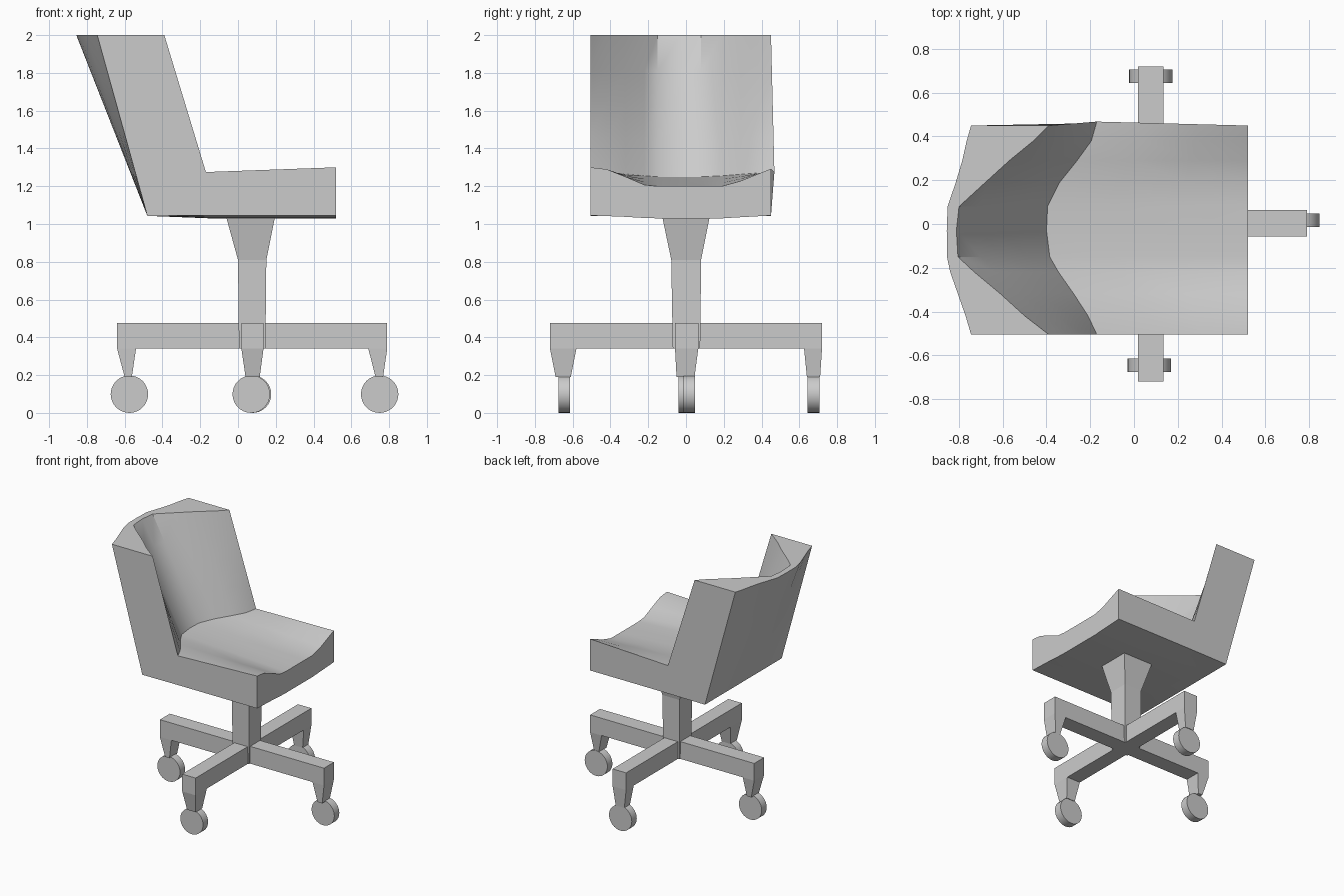
import bpy, bmesh
from mathutils import Vector

if "Cube" in bpy.data.objects:
    bpy.data.objects.remove(bpy.data.objects["Cube"])


def make(name, verts, faces, smooth=False):
    mesh = bpy.data.meshes.new(name)
    mesh.from_pydata(verts, [], faces)
    bm = bmesh.new()
    bm.from_mesh(mesh)
    bmesh.ops.recalc_face_normals(bm, faces=bm.faces)
    bm.to_mesh(mesh)
    bm.free()
    ob = bpy.data.objects.new(name, mesh)
    bpy.context.collection.objects.link(ob)
    if smooth:
        bpy.ops.object.select_all(action='DESELECT')
        ob.select_set(True)
        bpy.context.view_layer.objects.active = ob
        bpy.ops.object.shade_smooth_by_angle(angle=0.6)
    return ob


def loft(name, rings, smooth=False):
    """Skin a list of closed rings and cap both ends."""
    n = len(rings[0])
    verts = [p for r in rings for p in r]
    faces = [(i * n + j, i * n + (j + 1) % n, (i + 1) * n + (j + 1) % n, (i + 1) * n + j)
             for i in range(len(rings) - 1) for j in range(n)]
    last = (len(rings) - 1) * n
    faces += [tuple(range(n)), tuple(range(last, last + n))]
    return make(name, verts, faces, smooth)


def rect(x0, x1, y0, y1, z):
    return [(x0, y0, z), (x1, y0, z), (x1, y1, z), (x0, y1, z)]


# Seat shell: cross-sections across the width
# y, front lip z, crease x, crease z, inner top x, outer top x, bottom z
stations = [
    (-0.505, 1.300, -0.17, 1.275, -0.39, -0.745, 1.045),
    (-0.42, 1.290, -0.21, 1.272, -0.50, -0.77, 1.042),
    (-0.32, 1.250, -0.275, 1.265, -0.61, -0.805, 1.038),
    (-0.22, 1.207, -0.345, 1.255, -0.73, -0.84, 1.032),
    (-0.15, 1.200, -0.385, 1.25, -0.805, -0.855, 1.03),
    (-0.03, 1.200, -0.40, 1.25, -0.812, -0.856, 1.03),
    (0.08, 1.200, -0.395, 1.25, -0.80, -0.852, 1.03),
    (0.19, 1.200, -0.34, 1.255, -0.68, -0.815, 1.03),
    (0.29, 1.228, -0.26, 1.263, -0.57, -0.785, 1.036),
    (0.38, 1.265, -0.195, 1.27, -0.46, -0.765, 1.041),
    (0.45, 1.293, -0.17, 1.275, -0.39, -0.745, 1.045),
]
rings = []
for k, (y, lip, cx, cz, tin, tout, bot) in enumerate(stations):
    yc = y + (0.018 if k == len(stations) - 1 else 0)
    back_low, back_top = Vector((-0.48, y, 1.043)), Vector((tout, y, 2))
    crease, top = Vector((cx, yc, cz)), Vector((tin, y, 2))
    front = Vector((0.52, y, lip))
    ring = [back_low, Vector((-0.15, y, bot)), Vector((0.52, y, bot)), front]
    ring += [front.lerp(crease, t) for t in (0.33, 0.67, 1)]
    ring += [crease.lerp(top, t) for t in (0.25, 0.5, 0.75, 1)]
    ring += [back_top.lerp(back_low, t) for t in (0, 0.25, 0.5, 0.75)]
    rings.append(ring)
loft("seat_shell", rings, True)

# Central column, flaring under the seat
loft("column", [rect(0.005, 0.145, -0.07, 0.075, 0.34),
                rect(0, 0.15, -0.078, 0.08, 0.81),
                rect(-0.062, 0.195, -0.125, 0.125, 1.035)])

# Crossed base arms
loft("base_arm_long", [rect(-0.64, 0.79, -0.058, 0.065, z) for z in (0.34, 0.476)])
loft("base_arm_cross", [rect(0.018, 0.135, -0.72, 0.72, z) for z in (0.34, 0.476)])

# Caster prongs: upper and lower rectangle
prongs = {
    "right": ((0.69, 0.79, -0.058, 0.065), (0.728, 0.768, -0.05, 0.045)),
    "left": ((-0.64, -0.54, -0.058, 0.065), (-0.60, -0.562, -0.05, 0.045)),
    "back": ((0.018, 0.135, 0.625, 0.72), (0.04, 0.115, 0.64, 0.71)),
    "front": ((0.018, 0.135, -0.72, -0.58), (0.04, 0.115, -0.69, -0.61)),
}
for side, (upper, lower) in prongs.items():
    loft("prong_" + side, [rect(*lower, 0.19), rect(*upper, 0.34)])

# Caster wheels, all rolling along x
wheels = {"right": (0.75, 0.017), "left": (-0.575, -0.01),
          "back": (0.077, 0.675), "front": (0.07, -0.645)}
for side, (x, y) in wheels.items():
    bpy.ops.mesh.primitive_cylinder_add(vertices=32, radius=0.099, depth=0.062,
                                        location=(x, y, 0.099), rotation=(1.5708, 0, 0))
    bpy.context.object.name = "wheel_" + side
    bpy.ops.object.shade_smooth_by_angle(angle=0.6)
